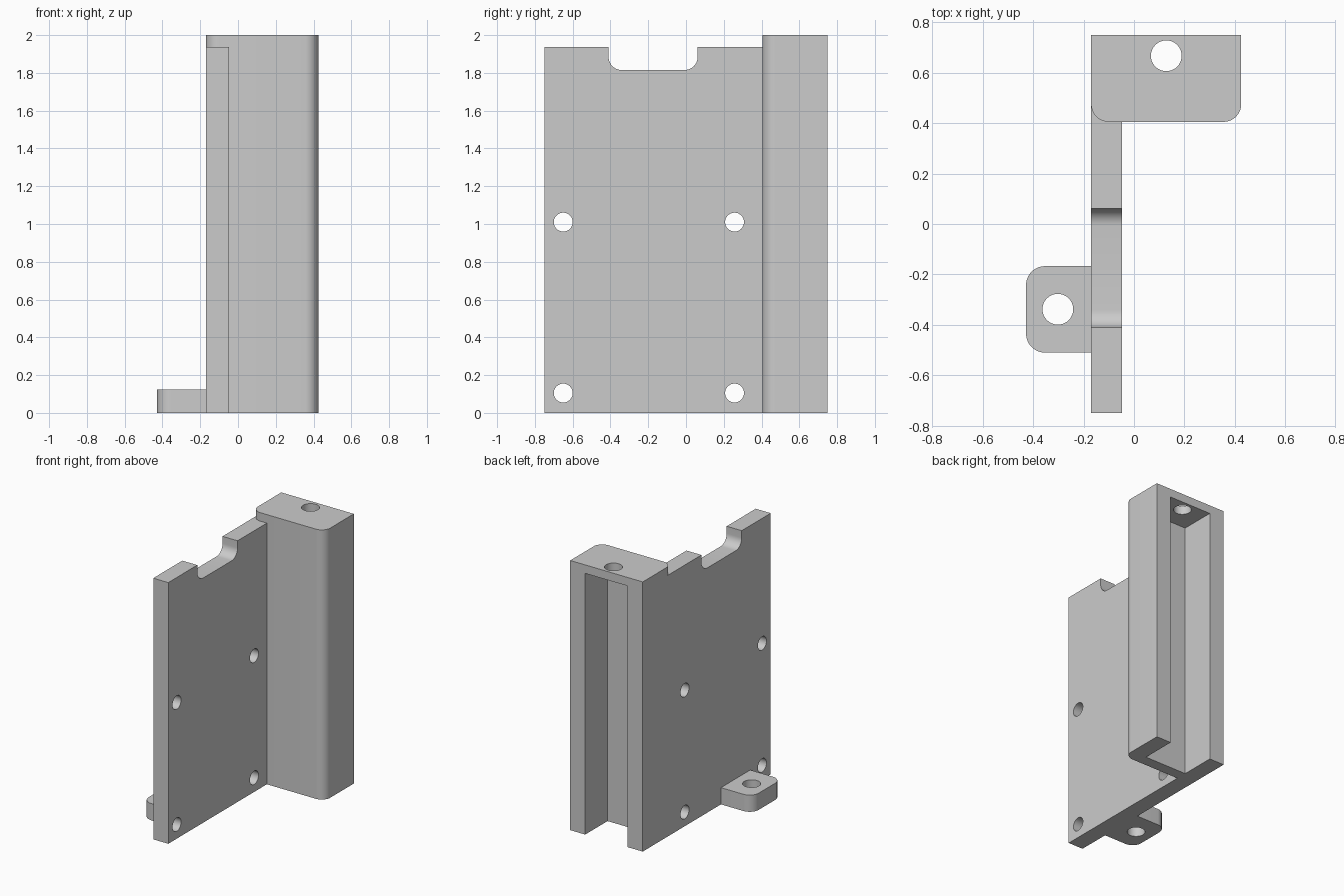
import bpy
import bmesh
from math import radians, sin, cos, pi
from mathutils import Vector

cube = bpy.data.objects.get("Cube")
if cube:
    bpy.data.objects.remove(cube, do_unlink=True)

grey = bpy.data.materials.new("light_grey")
grey.use_nodes = True
color = (0.6, 0.6, 0.6, 1)
grey.diffuse_color = color
grey.node_tree.nodes["Principled BSDF"].inputs["Base Color"].default_value = color


def rounded(corners, steps=10):
    """Outline from right-angled corners given as (a, b, fillet radius)."""
    pts = []
    for i, (a, b, r) in enumerate(corners):
        p = Vector((a, b))
        if r == 0:
            pts.append(p)
            continue
        u = (Vector(corners[i - 1][:2]) - p).normalized()
        v = (Vector(corners[(i + 1) % len(corners)][:2]) - p).normalized()
        centre = p + r * (u + v)
        for k in range(steps + 1):
            t = k / steps * pi / 2
            pts.append(centre - r * (cos(t) * v + sin(t) * u))
    return pts


def prism(name, corners, low, high, axis="Z"):
    """Extrude an outline along Z (outline in x, y) or X (outline in y, z)."""
    bm = bmesh.new()
    rings = []
    for t in (low, high):
        rings.append([bm.verts.new((t, a, b) if axis == "X" else (a, b, t))
                      for a, b in rounded(corners)])
    bm.faces.new(rings[0])
    bm.faces.new(rings[1])
    n = len(rings[0])
    for i in range(n):
        j = (i + 1) % n
        bm.faces.new((rings[0][i], rings[0][j], rings[1][j], rings[1][i]))
    bmesh.ops.recalc_face_normals(bm, faces=bm.faces)
    mesh = bpy.data.meshes.new(name)
    bm.to_mesh(mesh)
    bm.free()
    obj = bpy.data.objects.new(name, mesh)
    bpy.context.collection.objects.link(obj)
    return obj


def drill(location, radius, axis="Z"):
    """Cylinder cutter for a through hole."""
    turn = (0, radians(90), 0) if axis == "X" else (0, 0, 0)
    bpy.ops.mesh.primitive_cylinder_add(vertices=40, radius=radius, depth=0.4,
                                        location=location, rotation=turn)
    return bpy.context.object


def finish(obj, cutters):
    """Cut the part, then colour and shade it."""
    bpy.ops.object.select_all(action="DESELECT")
    bpy.context.view_layer.objects.active = obj
    obj.select_set(True)
    for cutter in cutters:
        cutter.hide_render = True
        mod = obj.modifiers.new("cut", "BOOLEAN")
        mod.operation = "DIFFERENCE"
        mod.solver = "EXACT"
        mod.object = cutter
        bpy.ops.object.modifier_apply(modifier=mod.name)
        bpy.data.objects.remove(cutter, do_unlink=True)
    obj.data.materials.clear()
    obj.data.materials.append(grey)
    bpy.ops.object.shade_smooth_by_angle(angle=radians(30))


left, inner, right = -0.17, -0.047, 0.425
front, back = 0.405, 0.75
fillet = 0.07

# Upright plate with a rounded notch in its top edge; its end sits in the column
plate = prism("mounting_plate", [
    (-back, 0, 0), (front + fillet, 0, 0), (front + fillet, 1.937, 0),
    (0.062, 1.937, 0), (0.062, 1.815, fillet),
    (-0.41, 1.815, fillet), (-0.41, 1.937, 0), (-back, 1.937, 0)],
    left, inner, "X")
finish(plate, [drill((-0.11, y, z), 0.05, "X")
               for y in (-0.65, 0.257) for z in (0.105, 1.01)])

# Column with rounded front edges, channelled from behind and below
column = prism("column", [
    (left, front, fillet), (right, front, fillet),
    (right, back, 0), (left, back, 0)], 0, 2)
channel = prism("channel_cutter", [
    (inner, 0.488, 0), (0.302, 0.488, 0), (0.302, 0.9, 0), (inner, 0.9, 0)],
    -0.1, 1.937)
finish(column, [channel, drill((0.128, 0.667, 2), 0.061)])

# Foot tab with rounded outer corners
tab = prism("foot_tab", [
    (left, -0.51, 0), (left, -0.167, 0),
    (-0.428, -0.167, 0.075), (-0.428, -0.51, 0.075)], 0, 0.124)
finish(tab, [drill((-0.302, -0.338, 0.06), 0.061)])
